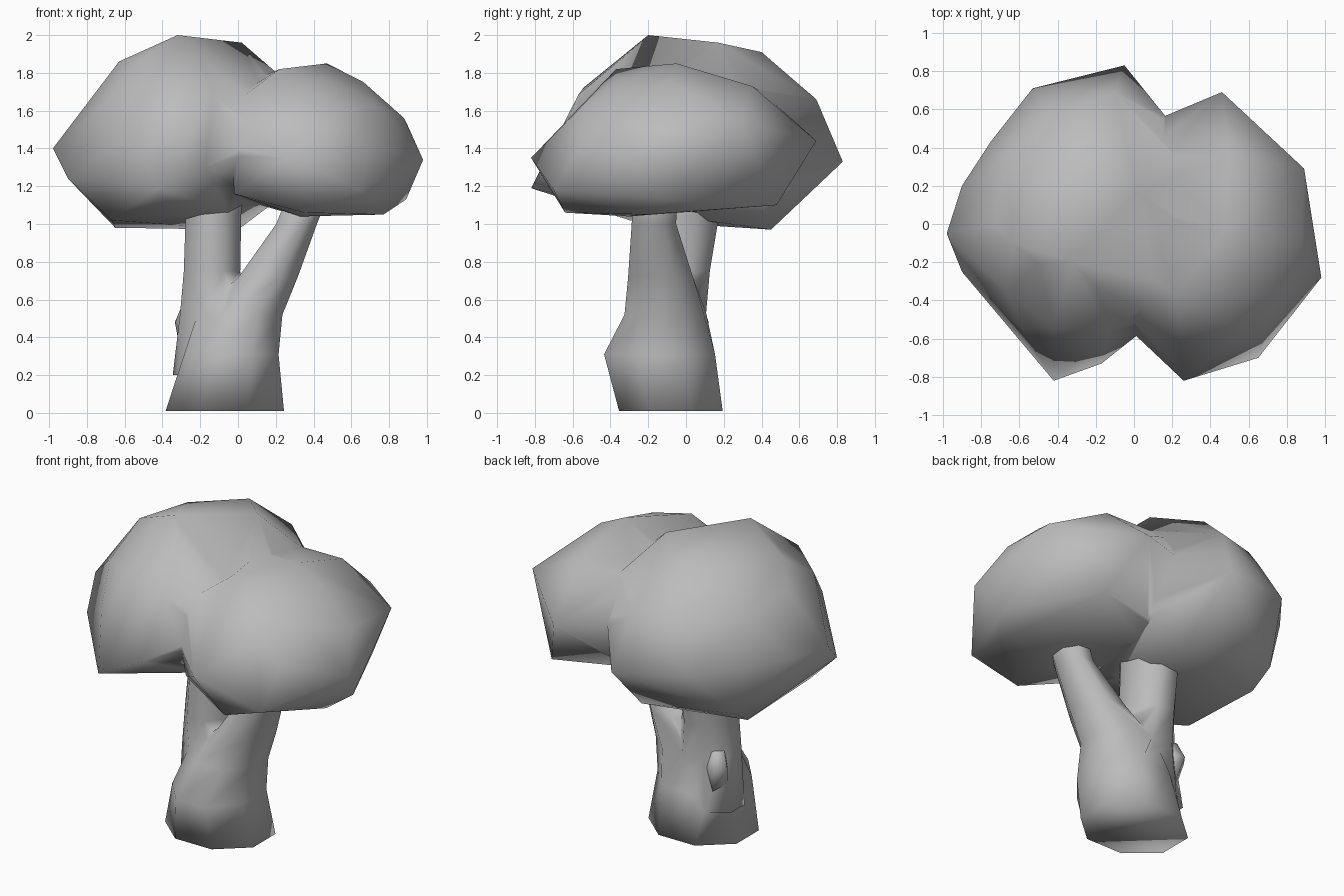
import bpy, bmesh, math
from mathutils import Vector

cube = bpy.data.objects.get("Cube")
if cube:
    bpy.data.objects.remove(cube, do_unlink=True)

grey = bpy.data.materials.new("plain grey")
grey.use_nodes = True
tone = (0.5, 0.5, 0.5, 1)
grey.diffuse_color = tone
grey.node_tree.nodes["Principled BSDF"].inputs["Base Color"].default_value = tone


def make_object(name, bm):
    bmesh.ops.recalc_face_normals(bm, faces=bm.faces[:])
    mesh = bpy.data.meshes.new(name)
    bm.to_mesh(mesh)
    bm.free()
    mesh.materials.append(grey)
    mesh.shade_smooth()
    obj = bpy.data.objects.new(name, mesh)
    bpy.context.scene.collection.objects.link(obj)
    return obj


def lump(name, centre, radii, floor, knobs):
    """Rounded crown lump: a flat-bottomed ellipsoid wrapped with its outer knobs."""
    bm = bmesh.new()
    bmesh.ops.create_icosphere(bm, subdivisions=2, radius=1)
    for v in bm.verts:
        v.co = Vector(c + r * p for c, r, p in zip(centre, radii, v.co))
        v.co.z = max(v.co.z, floor)
    bmesh.ops.delete(bm, geom=bm.edges[:], context='EDGES_FACES')
    for knob in knobs:
        bm.verts.new(knob)
    hull = bmesh.ops.convex_hull(bm, input=bm.verts[:])
    spare = {g for g in hull["geom_interior"] + hull["geom_unused"]
             if isinstance(g, bmesh.types.BMVert)}
    bmesh.ops.delete(bm, geom=list(spare), context='VERTS')
    bmesh.ops.remove_doubles(bm, verts=bm.verts[:], dist=0.06)
    return make_object(name, bm)


def limb(name, rings, sides=8):
    """Loft through rings given as x range, y range and height."""
    bm = bmesh.new()
    loops = []
    for x0, x1, y0, y1, z in rings:
        loop = []
        for i in range(sides):
            a = math.tau * (i + 0.5) / sides
            loop.append(bm.verts.new(((x0 + x1) / 2 + (x1 - x0) / 2 * math.cos(a) * 1.06,
                                      (y0 + y1) / 2 + (y1 - y0) / 2 * math.sin(a) * 1.06, z)))
        loops.append(loop)
    for low, high in zip(loops, loops[1:]):
        for i in range(sides):
            j = (i + 1) % sides
            bm.faces.new((low[i], low[j], high[j], high[i]))
    bm.faces.new(loops[0])
    bm.faces.new(loops[-1])
    return make_object(name, bm)


def fuse(target, other):
    """Join two closed parts into one skin."""
    union = target.modifiers.new("fuse", 'BOOLEAN')
    union.operation = 'UNION'
    union.solver = 'EXACT'
    union.object = other
    bpy.context.view_layer.objects.active = target
    bpy.ops.object.modifier_apply(modifier=union.name)
    bpy.data.objects.remove(other, do_unlink=True)
    bm = bmesh.new()
    bm.from_mesh(target.data)
    bmesh.ops.remove_doubles(bm, verts=bm.verts[:], dist=0.025)
    bm.to_mesh(target.data)
    bm.free()
    target.data.shade_smooth()


# Crown: two lumps with a shallow valley between them
crown = lump("crown", (-0.28, 0, 1.47), (0.53, 0.67, 0.48), 1.02, [
    (-0.32, -0.2, 2), (0.02, 0.17, 1.96), (-0.2, 0.4, 1.91), (-0.63, -0.1, 1.86),
    (-0.98, -0.05, 1.4), (-0.9, -0.25, 1.24), (-0.9, 0.2, 1.4), (-0.75, 0.43, 1.4),
    (-0.53, 0.71, 1.38), (-0.45, 0.6, 1.62), (-0.05, 0.83, 1.33), (-0.1, 0.69, 1.66),
    (0, 0.45, 0.97), (-0.65, 0.3, 0.98), (-0.66, 0.45, 1.08),
    (-0.67, -0.3, 1.02), (-0.42, -0.82, 1.19), (-0.17, -0.73, 1.3),
    (0.12, -0.5, 1.45), (0.22, -0.3, 1.68), (0.24, 0, 1.77), (0.22, 0.35, 1.72),
    (0.2, 0.52, 1.5), (0.2, 0.4, 1.12)])
small_lump = lump("small_lump", (0.42, -0.08, 1.43), (0.46, 0.58, 0.38), 1.07, [
    (0.47, -0.05, 1.85), (0.22, -0.37, 1.82), (0.5, 0.35, 1.73), (0.88, -0.1, 1.56),
    (0.98, -0.28, 1.34), (0.89, 0.29, 1.54), (0.46, 0.69, 1.44), (0.62, 0.48, 1.1),
    (0.26, -0.82, 1.35), (0.65, -0.7, 1.18), (0.35, -0.64, 1.06),
    (0.33, -0.3, 1.04), (0.77, -0.2, 1.05), (0.89, -0.1, 1.13),
    (0, -0.58, 1.38), (-0.05, -0.45, 1.64), (-0.02, -0.5, 1.16), (0.1, 0.1, 1.77),
    (0.08, 0.4, 1.7), (0.06, 0.53, 1.5), (0.05, 0.3, 1.12)])
fuse(crown, small_lump)

# Trunk: a broad base bending into the front branch, and a second upright branch behind
trunk = limb("trunk", [(-0.39, 0.25, -0.36, 0.2, 0.01), (-0.29, 0.22, -0.44, 0.16, 0.31),
                       (-0.22, 0.24, -0.33, 0.1, 0.52), (0, 0.32, -0.31, 0.04, 0.72),
                       (0.2, 0.42, -0.29, -0.05, 1), (0.3, 0.52, -0.28, -0.04, 1.25)])
back_branch = limb("back_branch", [(-0.35, 0.1, -0.2, 0.13, 0.2), (-0.31, 0.06, -0.23, 0.11, 0.53),
                                   (-0.29, 0.015, -0.24, 0.13, 0.75),
                                   (-0.28, 0.02, -0.22, 0.18, 1.05),
                                   (-0.28, 0.04, -0.22, 0.22, 1.25)])
fuse(trunk, back_branch)

# Small twig stub low on the back of the trunk
limb("twig_stub", [(-0.3, -0.14, -0.06, 0.08, 0.32), (-0.33, -0.2, -0.01, 0.12, 0.48),
                   (-0.29, -0.2, -0.02, 0.08, 0.58)], sides=5)
